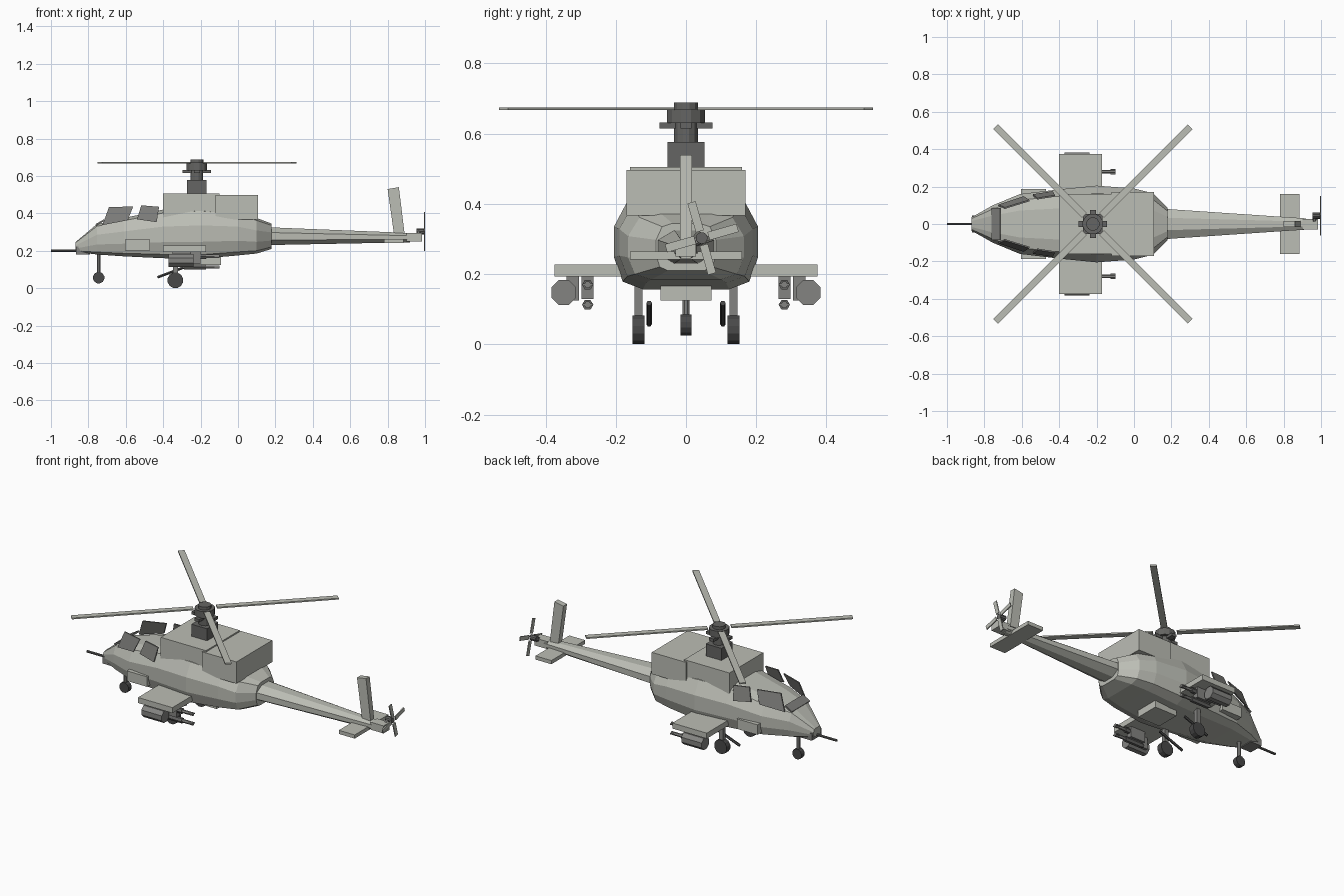
import bpy, bmesh, math
from mathutils import Vector, Matrix

if "Cube" in bpy.data.objects:
    bpy.data.objects.remove(bpy.data.objects["Cube"])


def material(name, rgb):
    m = bpy.data.materials.new(name)
    m.diffuse_color = (*rgb, 1)
    m.use_nodes = True
    m.node_tree.nodes["Principled BSDF"].inputs["Base Color"].default_value = m.diffuse_color
    return m


HULL = material("light grey paint", (0.50, 0.51, 0.46))
MID = material("mid grey metal", (0.23, 0.23, 0.22))
DARK = material("dark grey metal", (0.13, 0.13, 0.125))
TYRE = material("black rubber", (0.065, 0.065, 0.065))
GLASS = material("smoked glass", (0.20, 0.20, 0.19))


def finish(name, bm, mat):
    bmesh.ops.recalc_face_normals(bm, faces=bm.faces)
    me = bpy.data.meshes.new(name)
    bm.to_mesh(me)
    bm.free()
    me.materials.append(mat)
    ob = bpy.data.objects.new(name, me)
    bpy.context.collection.objects.link(ob)
    return ob


def loft(name, rings, mat):
    """Skin a list of equal-length point rings and cap both ends."""
    bm = bmesh.new()
    vs = [[bm.verts.new(p) for p in r] for r in rings]
    n = len(vs[0])
    for a, b in zip(vs, vs[1:]):
        for i in range(n):
            j = (i + 1) % n
            bm.faces.new((a[i], a[j], b[j], b[i]))
    bm.faces.new(vs[0])
    bm.faces.new(vs[-1])
    return finish(name, bm, mat)


def box(name, x, y, z, mat, rot=None):
    """Box from (min, max) ranges, optionally transformed by a matrix."""
    bm = bmesh.new()
    size = Matrix.Diagonal((x[1] - x[0], y[1] - y[0], z[1] - z[0], 1))
    mid = Matrix.Translation((sum(x) / 2, sum(y) / 2, sum(z) / 2))
    bmesh.ops.create_cube(bm, size=1, matrix=(rot or Matrix()) @ mid @ size)
    return finish(name, bm, mat)


def rod(name, a, b, r, sides, mat):
    """Cylinder between two points."""
    a, b = Vector(a), Vector(b)
    d = b - a
    q = d.to_track_quat('Z', 'Y').to_matrix().to_4x4()
    spin = Matrix.Rotation(math.pi / sides, 4, 'Z')
    bm = bmesh.new()
    bmesh.ops.create_cone(bm, cap_ends=True, segments=sides, radius1=r, radius2=r,
                          depth=d.length, matrix=Matrix.Translation((a + b) / 2) @ q @ spin)
    return finish(name, bm, mat)


def plate(name, pts, mat, t):
    """Thin plate: four points pushed by the offset t."""
    t = Vector(t)
    return loft(name, [[Vector(p) - t for p in pts], [Vector(p) + t for p in pts]], mat)


# Fuselage: one twelve-sided section scaled along the body
half = [(.45, 1), (.8, .93), (1, .65), (1, .33), (.88, .08), (.6, 0)]
section = half + [(-w, h) for w, h in reversed(half)]
stations = [(-.87, .035, .195, .245), (-.755, .10, .18, .342), (-.61, .16, .17, .375),
            (-.40, .185, .16, .42), (-.20, .205, .157, .432), (0, .19, .175, .412),
            (.10, .165, .185, .375), (.18, .085, .21, .345)]
loft("fuselage", [[(x, w * u, lo + (hi - lo) * v) for u, v in section]
                  for x, w, lo, hi in stations], HULL)

# Tail boom, stabiliser and swept fin
loft("tail_boom", [[(x, w * math.cos(math.radians(22.5 + 45 * i)) * 1.08,
                     z + h * math.sin(math.radians(22.5 + 45 * i)) * 1.08) for i in range(8)]
                   for x, w, z, h in [(.15, .082, .278, .048), (.92, .03, .27, .025)]], HULL)
box("stabiliser", (.78, .885), (-.16, .16), (.242, .264), HULL)
plate("tail_fin", [(.80, 0, .53), (.86, 0, .54), (.892, 0, .28), (.836, 0, .275)],
      HULL, (0, .017, 0))

# Tail rotor
box("tail_gearbox", (.90, .985), (-.03, .028), (.25, .295), HULL)
rod("tail_rotor_hub", (.955, .045, .303), (.995, .045, .303), .017, 10, DARK)
rod("tail_rotor_shaft", (.965, .015, .285), (.965, .05, .303), .012, 8, MID)
for i in range(4):
    m = Matrix.Translation((.997, .045, .303)) @ Matrix.Rotation(math.radians(16 + 90 * i), 4, 'X')
    box(f"tail_rotor_blade_{i}", (-.003, .003), (.02, .106), (-.012, .012), HULL, m)

# Engine housing
box("engine_housing_front", (-.40, -.10), (-.16, .16), (.36, .505), HULL)
box("engine_housing_rear", (-.12, .108), (-.17, .17), (.367, .497), HULL)

# Main rotor
X = -.22
box("rotor_pylon", (X - .052, X + .052), (-.053, .053), (.50, .577), DARK)
rod("rotor_mast", (X, 0, .57), (X, 0, .64), .035, 12, DARK)
box("swash_arm_long", (X - .076, X + .076), (-.016, .016), (.615, .632), DARK)
box("swash_arm_cross", (X - .016, X + .016), (-.076, .076), (.615, .632), DARK)
rod("rotor_hub", (X, 0, .63), (X, 0, .671), .056, 12, DARK)
rod("rotor_cap", (X, 0, .67), (X, 0, .689), .036, 12, DARK)
for i in range(4):
    m = Matrix.Translation((X, 0, .671)) @ Matrix.Rotation(math.radians(45 + 90 * i), 4, 'Z')
    box(f"rotor_blade_{i}", (.065, .735), (-.018, .018), (-.004, .004), HULL, m)

# Nose gun, belly box and front windscreen
box("gun_mount", (-.865, -.79), (-.045, .045), (.18, .222), MID)
rod("gun_barrel", (-1.0, 0, .2), (-.84, 0, .2), .007, 8, DARK)
box("belly_box", (-.24, -.09), (-.073, .073), (.125, .175), HULL)
plate("windscreen", [(-.76, -.085, .338), (-.76, .085, .338), (-.715, .085, .364),
                     (-.715, -.085, .364)], GLASS, (-.002, 0, .004))

# Nose wheel
rod("nose_strut", (-.745, 0, .06), (-.745, 0, .19), .011, 8, MID)
rod("nose_wheel", (-.745, -.015, .056), (-.745, .015, .056), .031, 12, TYRE)

# Parts mirrored left and right
for s, side in ((-1, "right"), (1, "left")):
    def yr(a, b):
        return tuple(sorted((s * a, s * b)))

    # Canopy side windows
    plate(f"front_window_{side}", [(-.725, s * .10, .337), (-.59, s * .145, .363),
                                   (-.56, s * .125, .437), (-.69, s * .085, .433)],
          GLASS, (0, .004, 0))
    plate(f"rear_window_{side}", [(-.54, s * .155, .368), (-.435, s * .172, .353),
                                  (-.422, s * .15, .435), (-.517, s * .135, .443)],
          GLASS, (0, .004, 0))
    box(f"side_pack_{side}", (-.605, -.47), yr(.12, .188), (.20, .26), HULL)

    # Stub wing with pod and missiles
    box(f"stub_wing_{side}", (-.40, -.172), yr(.10, .375), (.194, .227), HULL)
    box(f"pod_pylon_{side}", (-.35, -.25), yr(.305, .34), (.125, .198), MID)
    rod(f"pod_{side}", (-.372, s * .348, .148), (-.237, s * .348, .148), .038, 8, MID)
    box(f"missile_pylon_{side}", (-.30, -.20), yr(.263, .297), (.13, .198), MID)
    for k, z in enumerate((.17, .113)):
        rod(f"missile_{side}_{k}", (-.30, s * .28, z), (-.10, s * .28, z), .010, 6, MID)
        rod(f"missile_body_{side}_{k}", (-.29, s * .28, z), (-.17, s * .28, z), .016, 6, DARK)
        box(f"missile_fin_{side}_{k}", (-.125, -.10), yr(.265, .295), (z - .003, z + .003), MID)

    # Main landing gear
    box(f"main_strut_{side}", (-.348, -.322), yr(.124, .147), (.04, .19), MID)
    rod(f"main_wheel_{side}", (-.335, s * .118, .042), (-.335, s * .152, .042), .0425, 12, TYRE)
    rod(f"gear_brace_{side}", (-.43, s * .105, .058), (-.27, s * .105, .118), .008, 6, TYRE)
